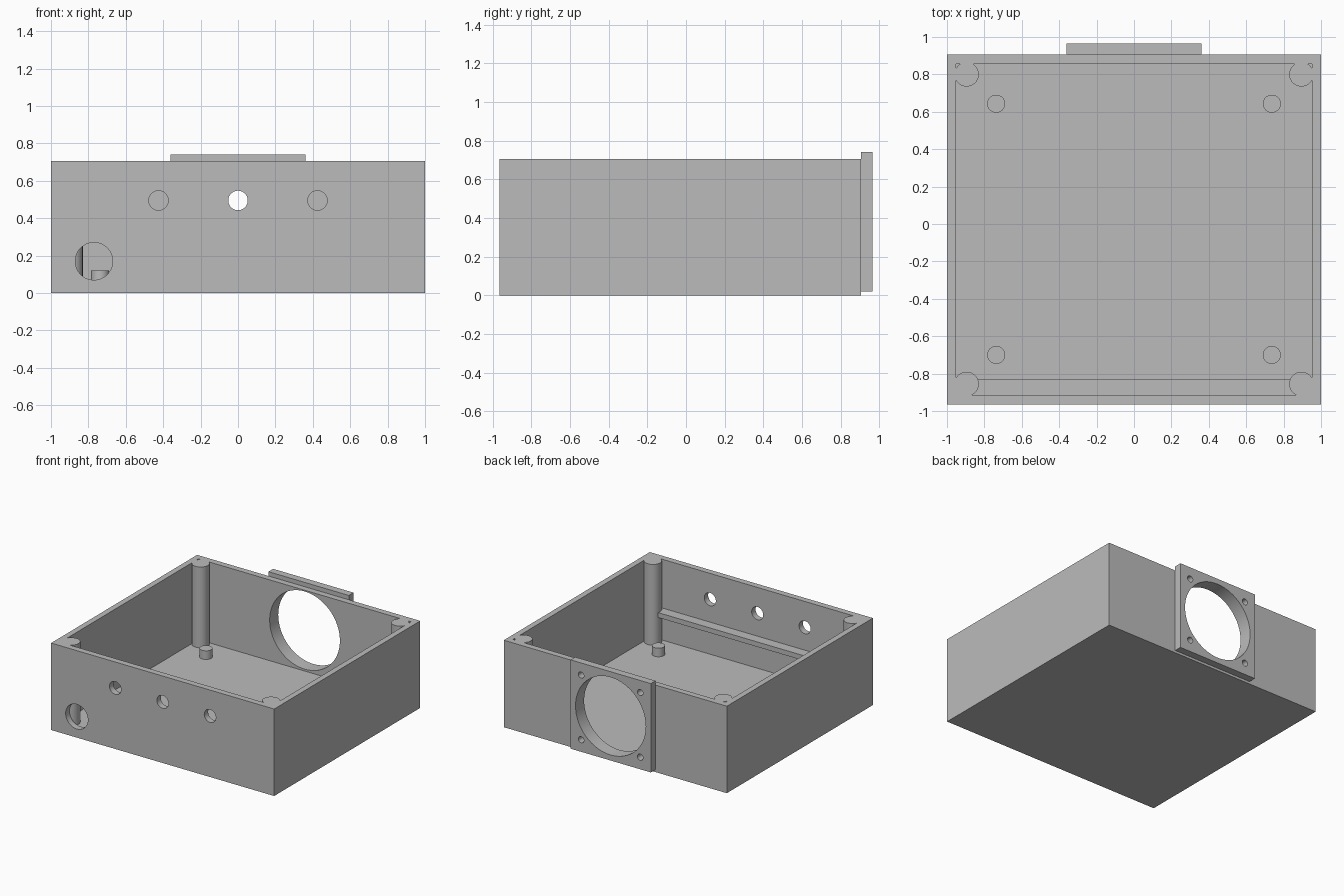
import bpy
from math import pi
from mathutils import Vector

if "Cube" in bpy.data.objects:
    bpy.data.objects.remove(bpy.data.objects["Cube"], do_unlink=True)

grey = bpy.data.materials.new("light_grey_plastic")
grey.use_nodes = True
grey.diffuse_color = (0.5, 0.5, 0.5, 1)
grey.node_tree.nodes["Principled BSDF"].inputs["Base Color"].default_value = (0.5, 0.5, 0.5, 1)


def finish(name):
    obj = bpy.context.object
    obj.name = name
    obj.data.materials.append(grey)
    return obj


def box(name, low, high):
    low, high = Vector(low), Vector(high)
    bpy.ops.mesh.primitive_cube_add(size=1, location=(low + high) / 2)
    obj = bpy.context.object
    obj.scale = high - low
    bpy.ops.object.transform_apply(location=False, rotation=False, scale=True)
    return finish(name)


def pillar(name, x, y, radius, bottom, top):
    bpy.ops.mesh.primitive_cylinder_add(vertices=48, radius=radius, depth=top - bottom,
                                        location=(x, y, (bottom + top) / 2))
    obj = finish(name)
    bpy.ops.object.shade_smooth_by_angle()
    return obj


def cut(target, cutter):
    mod = target.modifiers.new("cut", "BOOLEAN")
    mod.operation = "DIFFERENCE"
    mod.solver = "EXACT"
    mod.object = cutter
    bpy.context.view_layer.objects.active = target
    bpy.ops.object.modifier_apply(modifier=mod.name)
    bpy.data.objects.remove(cutter, do_unlink=True)


def drill(target, x, y, z, radius, depth=0.2):
    # Round hole running front to back
    bpy.ops.mesh.primitive_cylinder_add(vertices=64, radius=radius, depth=depth,
                                        location=(x, y, z), rotation=(pi / 2, 0, 0))
    cut(target, finish("hole_cutter"))


def smooth(obj):
    bpy.ops.object.select_all(action="DESELECT")
    obj.select_set(True)
    bpy.context.view_layer.objects.active = obj
    bpy.ops.object.shade_smooth_by_angle()


FRONT, BACK, HEIGHT = -0.965, 0.905, 0.705
WALL, FLOOR = 0.047, 0.05
FAN_Z, FAN_RADIUS = 0.38, 0.315

# Open-topped case
case = box("case", (-1, FRONT, 0), (1, BACK, HEIGHT))
cut(case, box("cavity_cutter", (WALL - 1, FRONT + 0.05, FLOOR), (1 - WALL, BACK - 0.05, 1)))

# Front openings: three button holes and a cable hole
for x in (-0.425, 0, 0.425):
    drill(case, x, FRONT, 0.495, 0.052)
drill(case, -0.77, FRONT, 0.17, 0.1, 0.15)

# Fan opening and its frame on the back
drill(case, 0, BACK, FAN_Z, FAN_RADIUS)
frame = box("fan_frame", (-0.36, BACK, 0.02), (0.36, 0.965, 0.74))
drill(frame, 0, BACK, FAN_Z, FAN_RADIUS)
for sx in (-1, 1):
    for sz in (-1, 1):
        drill(frame, sx * 0.265, BACK, FAN_Z + sz * 0.262, 0.025)
smooth(case)
smooth(frame)

# Corner posts, front corner fillers and board standoffs
for side, sx in (("right", -1), ("left", 1)):
    pillar(f"front_{side}_post", sx * 0.895, -0.855, 0.065, FLOOR, HEIGHT)
    pillar(f"back_{side}_post", sx * 0.895, 0.8, 0.065, FLOOR, HEIGHT)
    xs = sorted((sx * 0.9, sx * (1 - WALL)))
    box(f"front_{side}_filler", (xs[0], FRONT + 0.05, FLOOR), (xs[1], -0.86, HEIGHT))
    pillar(f"front_{side}_standoff", sx * 0.737, -0.7, 0.048, FLOOR, 0.12)
    pillar(f"back_{side}_standoff", sx * 0.737, 0.643, 0.048, FLOOR, 0.12)

# Ledge along the inside of the front wall
box("front_ledge", (-0.89, FRONT + 0.05, 0.27), (0.89, -0.832, 0.31))
